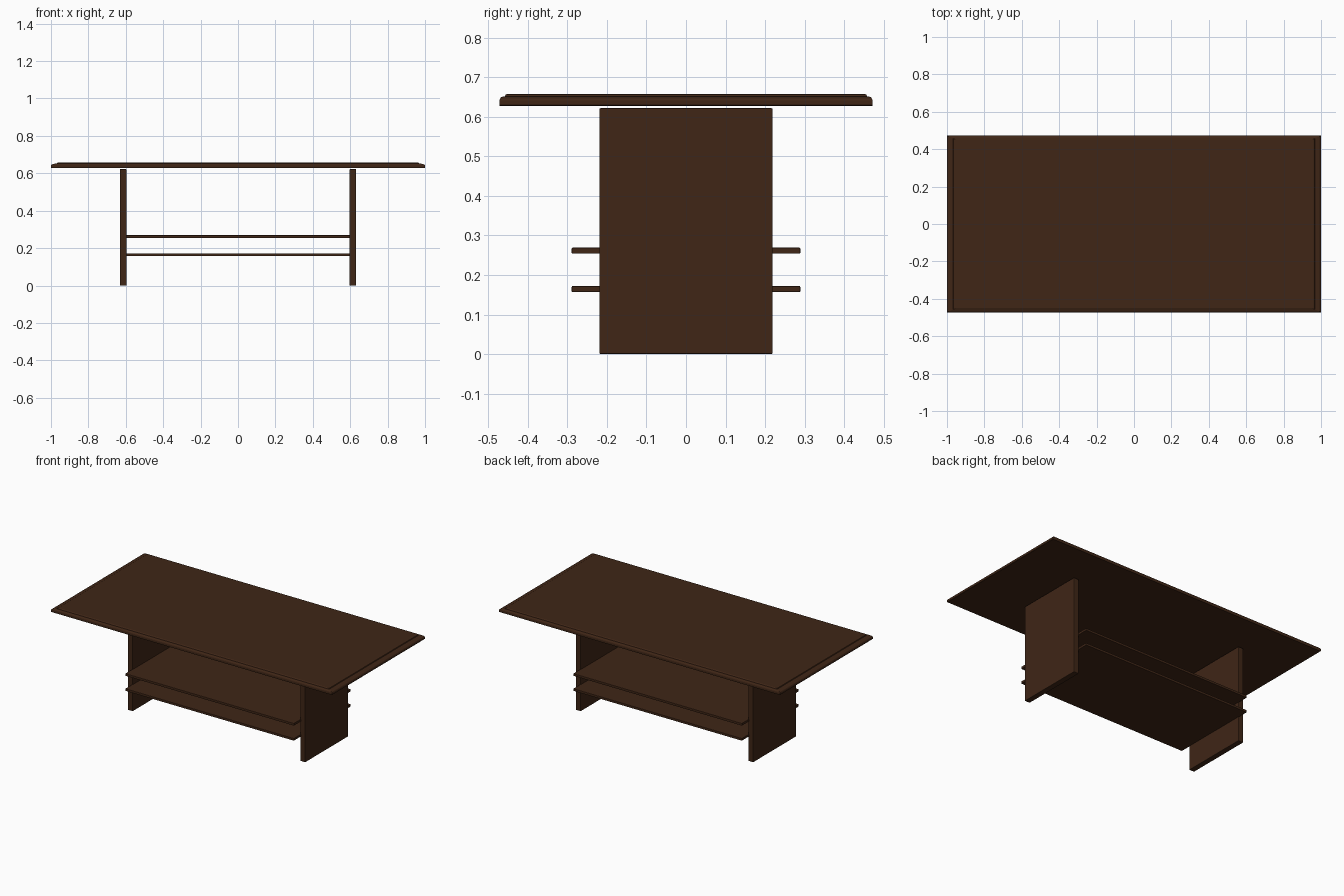
import bpy, bmesh

if "Cube" in bpy.data.objects:
    bpy.data.objects.remove(bpy.data.objects["Cube"])

wood = bpy.data.materials.new("dark_wood")
wood.diffuse_color = (0.05, 0.019, 0.008, 1)
wood.use_nodes = True
wood.node_tree.nodes["Principled BSDF"].inputs["Base Color"].default_value = wood.diffuse_color


def finish(name, bm):
    bmesh.ops.recalc_face_normals(bm, faces=bm.faces)
    me = bpy.data.meshes.new(name)
    bm.to_mesh(me)
    bm.free()
    me.materials.append(wood)
    ob = bpy.data.objects.new(name, me)
    bpy.context.collection.objects.link(ob)
    return ob


def board(name, lo, hi, bevel):
    bm = bmesh.new()
    bmesh.ops.create_cube(bm, size=1)
    for v in bm.verts:
        v.co = [(lo[i] + hi[i]) / 2 + v.co[i] * (hi[i] - lo[i]) for i in range(3)]
    bmesh.ops.bevel(bm, geom=bm.edges[:], offset=bevel, segments=2,
                    profile=0.5, affect='EDGES')
    return finish(name, bm)


# Table top: moulded edge lofted through rectangles (x inset, y inset, z)
profile = [(0.002, 0.001, 0.628), (0, 0, 0.63), (0, 0, 0.641), (0.003, 0.0015, 0.646),
           (0.011, 0.005, 0.650), (0.024, 0.011, 0.652), (0.031, 0.014, 0.652),
           (0.034, 0.016, 0.656), (0.042, 0.019, 0.658)]
bm = bmesh.new()
rings = []
for ix, iy, z in profile:
    x, y = 1 - ix, 0.472 - iy
    rings.append([bm.verts.new(p) for p in
                  ((-x, -y, z), (x, -y, z), (x, y, z), (-x, y, z))])
for a, b in zip(rings, rings[1:]):
    for i in range(4):
        j = (i + 1) % 4
        bm.faces.new((a[i], a[j], b[j], b[i]))
bm.faces.new(rings[0][::-1])
bm.faces.new(rings[-1])
finish("table_top", bm)

# Slab legs
for side, a, b in (("left", -0.632, -0.596), ("right", 0.596, 0.632)):
    board(side + "_leg_panel", (a, -0.219, 0), (b, 0.219, 0.622), 0.003)

# Two shelves between the legs
for name, z in (("lower_shelf", 0.157), ("upper_shelf", 0.254)):
    board(name, (-0.6, -0.289, z), (0.6, 0.289, z + 0.015), 0.002)
